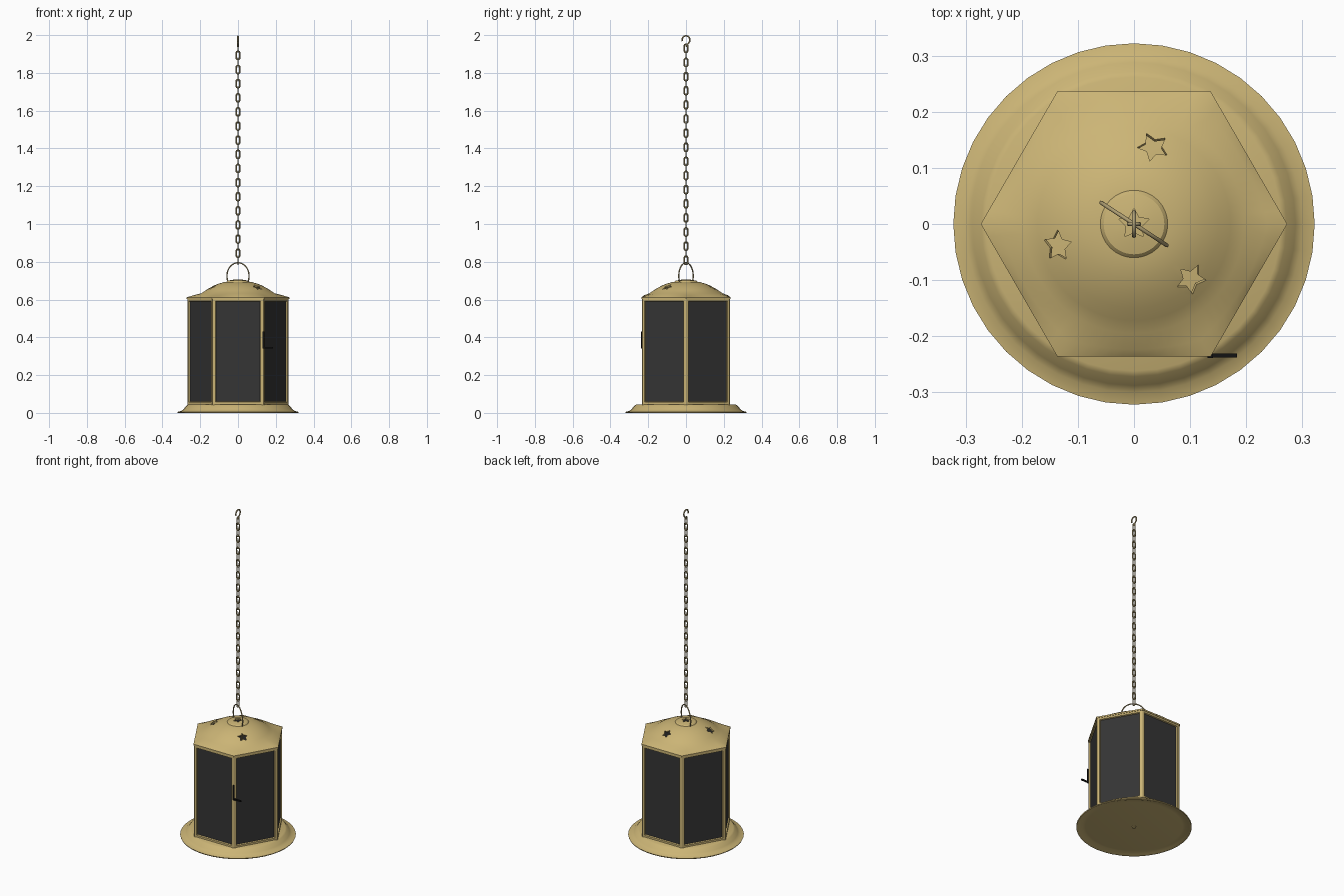
import bpy, bmesh, math
from mathutils import Vector, Matrix

if "Cube" in bpy.data.objects:
    bpy.data.objects.remove(bpy.data.objects["Cube"])

def material(name, rgb):
    m = bpy.data.materials.new(name)
    m.diffuse_color = (*rgb, 1)
    m.use_nodes = True
    m.node_tree.nodes["Principled BSDF"].inputs["Base Color"].default_value = m.diffuse_color
    return m

BRASS = material("brass", (0.60, 0.46, 0.18))
GLASS = material("smoked glass", (0.035, 0.035, 0.035))
BLACK = material("black iron", (0.006, 0.006, 0.006))
CHAIN = material("aged brass", (0.42, 0.34, 0.17))

def finish(bm, name, mats, smooth=None):
    bmesh.ops.recalc_face_normals(bm, faces=bm.faces)
    me = bpy.data.meshes.new(name)
    bm.to_mesh(me)
    bm.free()
    ob = bpy.data.objects.new(name, me)
    bpy.context.collection.objects.link(ob)
    for m in mats:
        me.materials.append(m)
    if smooth:
        activate(ob)
        bpy.ops.object.shade_smooth_by_angle(angle=math.radians(smooth))
    return ob

def activate(ob):
    bpy.ops.object.select_all(action='DESELECT')
    ob.select_set(True)
    bpy.context.view_layer.objects.active = ob

def loft(bm, rings, closed=False):
    """Skin a list of equally long vertex loops."""
    rows = [[bm.verts.new(p) for p in r] for r in rings]
    n = len(rows[0])
    pairs = list(zip(rows, rows[1:])) + ([(rows[-1], rows[0])] if closed else [])
    for a, b in pairs:
        for i in range(n):
            j = (i + 1) % n
            bm.faces.new((a[i], a[j], b[j], b[i]))
    return rows

def circle(r, z, n):
    return [(r * math.cos(2 * math.pi * i / n), r * math.sin(2 * math.pi * i / n), z) for i in range(n)]

def wire(name, pts, r, mat, cyclic=False):
    """Round wire along a path."""
    cu = bpy.data.curves.new(name, 'CURVE')
    cu.dimensions = '3D'
    cu.bevel_depth = r
    cu.bevel_resolution = 2
    cu.use_fill_caps = True
    sp = cu.splines.new('POLY')
    sp.points.add(len(pts) - 1)
    for p, c in zip(sp.points, pts):
        p.co = (*c, 1)
    sp.use_cyclic_u = cyclic
    sp.use_smooth = True
    cu.materials.append(mat)
    ob = bpy.data.objects.new(name, cu)
    bpy.context.collection.objects.link(ob)
    return ob

def box(name, centre, size, mat):
    bm = bmesh.new()
    bmesh.ops.create_cube(bm, size=1, matrix=Matrix.Translation(centre) @ Matrix.Diagonal((*size, 1)))
    return finish(bm, name, [mat])

# base dish with flared rim
bm = bmesh.new()
prof = [(0.27, 0.008), (0.285, 0.01), (0.305, 0.002), (0.32, 0.0), (0.322, 0.005),
        (0.30, 0.010), (0.288, 0.020), (0.272, 0.040), (0.262, 0.045)]
rows = loft(bm, [circle(r, z, 40) for r, z in prof])
bm.faces.new(rows[0])
bm.faces.new(rows[-1])
finish(bm, "base_dish", [BRASS], 30)

# small nut under the base
bm = bmesh.new()
bmesh.ops.create_cone(bm, cap_ends=True, segments=12, radius1=0.012, radius2=0.012, depth=0.008,
                      matrix=Matrix.Translation((0, 0, 0.005)))
finish(bm, "base_nut", [BRASS], 30)

# six framed panes around a hexagon, thin seam groove between the frames
def pane(k):
    bm = bmesh.new()
    ap, w, z0, z1 = 0.234, 0.132, 0.043, 0.605
    vs = [bm.verts.new(p) for p in ((-w, -ap, z0), (w, -ap, z0), (w, -ap, z1), (-w, -ap, z1))]
    f = bm.faces.new(vs)
    f.normal_update()
    ret = bmesh.ops.inset_individual(bm, faces=[f], thickness=0.019)
    bmesh.ops.inset_individual(bm, faces=[f], thickness=0.004, depth=-0.008)
    f.material_index = 1
    # returned edges of the frame and a backing so the pane is a solid plate
    s = (ap - 0.02) / ap
    back = [bm.verts.new((v.co.x * s, v.co.y * s, v.co.z)) for v in vs]
    for i in range(4):
        j = (i + 1) % 4
        bm.faces.new((vs[j], vs[i], back[i], back[j]))
    b = bm.faces.new(back[::-1])
    b.material_index = 1
    bmesh.ops.rotate(bm, verts=bm.verts, matrix=Matrix.Rotation(k * math.pi / 3, 3, 'Z'))
    return finish(bm, "pane_%d" % (k + 1), [BRASS, GLASS])

for k in range(6):
    pane(k)

# slim posts filling the hexagon corners
for k in range(6):
    bm = bmesh.new()
    a = k * math.pi / 3
    bmesh.ops.create_cone(bm, cap_ends=True, segments=8, radius1=0.006, radius2=0.006, depth=0.56,
                          matrix=Matrix.Translation((0.261 * math.cos(a), 0.261 * math.sin(a), 0.324)))
    finish(bm, "corner_post_%d" % (k + 1), [BRASS], 50)

# roof: round dome blending into a hexagonal eave
N = 72
def blend_ring(r, z, t):
    out = []
    for i in range(N):
        a = 2 * math.pi * i / N
        d = (a % (math.pi / 3)) - math.pi / 6
        hexr = 0.2365 / math.cos(d)
        q = r * (1 - t) + hexr * t
        out.append((q * math.cos(a), q * math.sin(a), z))
    return out

bm = bmesh.new()
roof = [(0.24, 0.602, 1), (0.24, 0.611, 1), (0.215, 0.622, 0.4), (0.195, 0.633, 0), (0.172, 0.648, 0),
        (0.15, 0.662, 0), (0.125, 0.675, 0), (0.10, 0.685, 0), (0.075, 0.692, 0), (0.06, 0.694, 0),
        (0.054, 0.700, 0), (0.035, 0.704, 0), (0.015, 0.706, 0)]
rows = loft(bm, [blend_ring(*p) for p in roof])
bm.faces.new(rows[-1])
dome = finish(bm, "roof_dome", [BRASS])
activate(dome)
mod = dome.modifiers.new("shell", 'SOLIDIFY')
mod.thickness = 0.008
mod.offset = -1
bpy.ops.object.modifier_apply(modifier=mod.name)

# star shaped vents cut through the dome
bm = bmesh.new()
def star(x, y, z, R, spin, tilt):
    a = math.atan2(y, x)
    M = Matrix.Translation((x, y, z)) @ Matrix.Rotation(a, 4, 'Z') @ Matrix.Rotation(tilt, 4, 'Y')
    rings = []
    for h in (-0.03, 0.03):
        rings.append([M @ Vector((rr * math.cos(spin + i * math.pi / 5), rr * math.sin(spin + i * math.pi / 5), h))
                      for i, rr in enumerate([R, R * 0.52] * 5)])
    rows = loft(bm, rings)
    bm.faces.new(rows[0][::-1])
    bm.faces.new(rows[1])
for ang in (76, 196, 316):
    a = math.radians(ang)
    star(0.142 * math.cos(a), 0.142 * math.sin(a), 0.666, 0.029, math.pi, 0.5)
star(0, 0, 0.705, 0.028, math.pi / 2, 0)
cutter = finish(bm, "star_cutter", [BRASS])
cutter.hide_render = True
activate(dome)
mod = dome.modifiers.new("stars", 'BOOLEAN')
mod.operation = 'DIFFERENCE'
mod.solver = 'EXACT'
mod.object = cutter
bpy.ops.object.modifier_apply(modifier=mod.name)
bpy.data.objects.remove(cutter)
bpy.ops.object.shade_smooth_by_angle(angle=math.radians(30))

# wire bail handle, turned on the dome
dx, dy = math.cos(math.radians(-33)), math.sin(math.radians(-33))
arc = []
for i in range(25):
    a = math.radians(-35 + 250 * i / 24)
    u, z = 0.070 * math.cos(a), 0.725 + 0.070 * math.sin(a)
    arc.append((u * dx, u * dy, z))
wire("bail_handle", arc, 0.0035, CHAIN)

# chain of alternating oval links
pitch, z, k = 0.0374, 0.808, 0
while z < 1.935:
    pts = []
    for i in range(16):
        a = 2 * math.pi * i / 16
        u = 0.0095 * math.cos(a)
        h = 0.0095 * math.sin(a) + (0.013 if math.sin(a) >= 0 else -0.013)
        pts.append((u, 0, z + h) if k % 2 else (0, u, z + h))
    wire("chain_link_%02d" % (k + 1), pts, 0.0035, CHAIN, True)
    z += pitch
    k += 1

# open hook on top
hook = [(0, 0, 1.938), (0, 0.003, 1.948), (0, 0.012, 1.956)]
for i in range(13):
    a = math.radians(-40 + 240 * i / 12)
    hook.append((0, 0.021 * math.cos(a), 1.975 + 0.021 * math.sin(a)))
wire("top_hook", hook, 0.004, CHAIN)

# door latch at the front right corner
box("latch_plate", (0.136, -0.236, 0.385), (0.010, 0.006, 0.09), BLACK)
box("latch_lever", (0.160, -0.234, 0.345), (0.048, 0.007, 0.009), BLACK)
